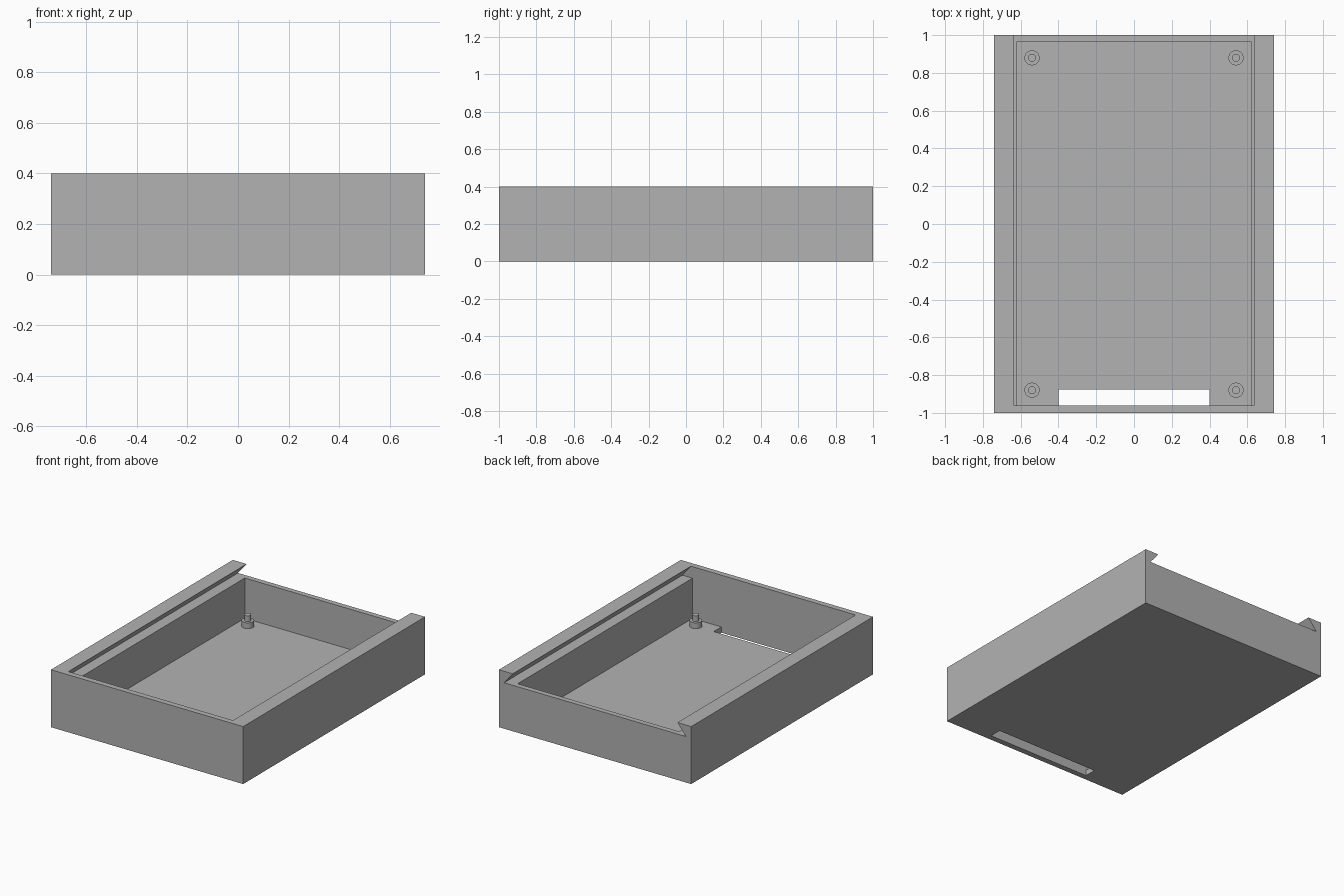
import bpy, bmesh

cube = bpy.data.objects.get("Cube")
if cube:
    bpy.data.objects.remove(cube, do_unlink=True)

# Overall sizes
HALF_W, HALF_L, HEIGHT = 0.74, 1.0, 0.4
FLOOR = 0.04
CAV_W, CAV_FRONT, CAV_BACK = 0.622, -0.96, 0.963
GROOVE_Z, GROOVE_BOTTOM, GROOVE_TOP = 0.32, 0.70, 0.634

grey = bpy.data.materials.new("plain grey")
grey.use_nodes = True
grey.diffuse_color = (0.448, 0.448, 0.448, 1)
grey.node_tree.nodes["Principled BSDF"].inputs["Base Color"].default_value = grey.diffuse_color


def add_object(name, bm):
    bmesh.ops.recalc_face_normals(bm, faces=bm.faces[:])
    mesh = bpy.data.meshes.new(name)
    bm.to_mesh(mesh)
    bm.free()
    mesh.materials.append(grey)
    obj = bpy.data.objects.new(name, mesh)
    bpy.context.collection.objects.link(obj)
    return obj


def prism(name, profile, y0, y1):
    """Extrude an x-z profile from y0 to y1."""
    bm = bmesh.new()
    face = bm.faces.new([bm.verts.new((x, y0, z)) for x, z in profile])
    moved = bmesh.ops.extrude_face_region(bm, geom=[face])["geom"]
    verts = [v for v in moved if isinstance(v, bmesh.types.BMVert)]
    bmesh.ops.translate(bm, verts=verts, vec=(0, y1 - y0, 0))
    return add_object(name, bm)


def box(name, half_w, y0, y1, z0, z1):
    return prism(name, [(-half_w, z0), (half_w, z0), (half_w, z1), (-half_w, z1)], y0, y1)


# Case body, with the cavity, the dovetail lid groove and the floor slot cut out
case = box("case_body", HALF_W, -HALF_L, HALF_L, 0, HEIGHT)
over = 0.04
top = GROOVE_TOP - (GROOVE_BOTTOM - GROOVE_TOP) * over / (HEIGHT - GROOVE_Z)
groove = [(-GROOVE_BOTTOM, GROOVE_Z), (GROOVE_BOTTOM, GROOVE_Z),
          (top, HEIGHT + over), (-top, HEIGHT + over)]
cutters = [
    prism("lid_groove_cutter", groove, CAV_FRONT, HALF_L + over),
    box("cavity_cutter", CAV_W, CAV_FRONT, CAV_BACK, FLOOR, GROOVE_Z + over),
    box("floor_slot_cutter", 0.4, CAV_FRONT, -0.876, -over, FLOOR + over),
]
for cutter in cutters:
    cutter.hide_render = True
    mod = case.modifiers.new(cutter.name, "BOOLEAN")
    mod.operation = "DIFFERENCE"
    mod.solver = "EXACT"
    mod.object = cutter

# Bake the cuts and drop the cutters
bpy.context.view_layer.update()
cut = bpy.data.meshes.new_from_object(case.evaluated_get(bpy.context.evaluated_depsgraph_get()))
case.modifiers.clear()
case.data = cut
for cutter in cutters:
    bpy.data.objects.remove(cutter, do_unlink=True)


# Standoffs: a wide base with a thin locating peg in each corner
def standoff(name, x, y):
    rings = [(0.04, FLOOR - 0.01), (0.04, 0.08), (0.021, 0.08), (0.021, 0.12)]
    bm = bmesh.new()
    loops = []
    for radius, z in rings:
        made = bmesh.ops.create_circle(bm, segments=32, radius=radius)["verts"]
        bmesh.ops.translate(bm, verts=made, vec=(x, y, z))
        loops.append(made)
    for low, high in zip(loops, loops[1:]):
        for i in range(len(low)):
            j = (i + 1) % len(low)
            bm.faces.new((low[i], low[j], high[j], high[i]))
    bm.faces.new(loops[0])
    bm.faces.new(loops[-1])
    obj = add_object(name, bm)
    bpy.ops.object.select_all(action="DESELECT")
    obj.select_set(True)
    bpy.context.view_layer.objects.active = obj
    bpy.ops.object.shade_smooth_by_angle()


for side, x in (("left", 0.54), ("right", -0.54)):
    for end, y in (("front", -0.88), ("back", 0.88)):
        standoff(f"standoff_{end}_{side}", x, y)
